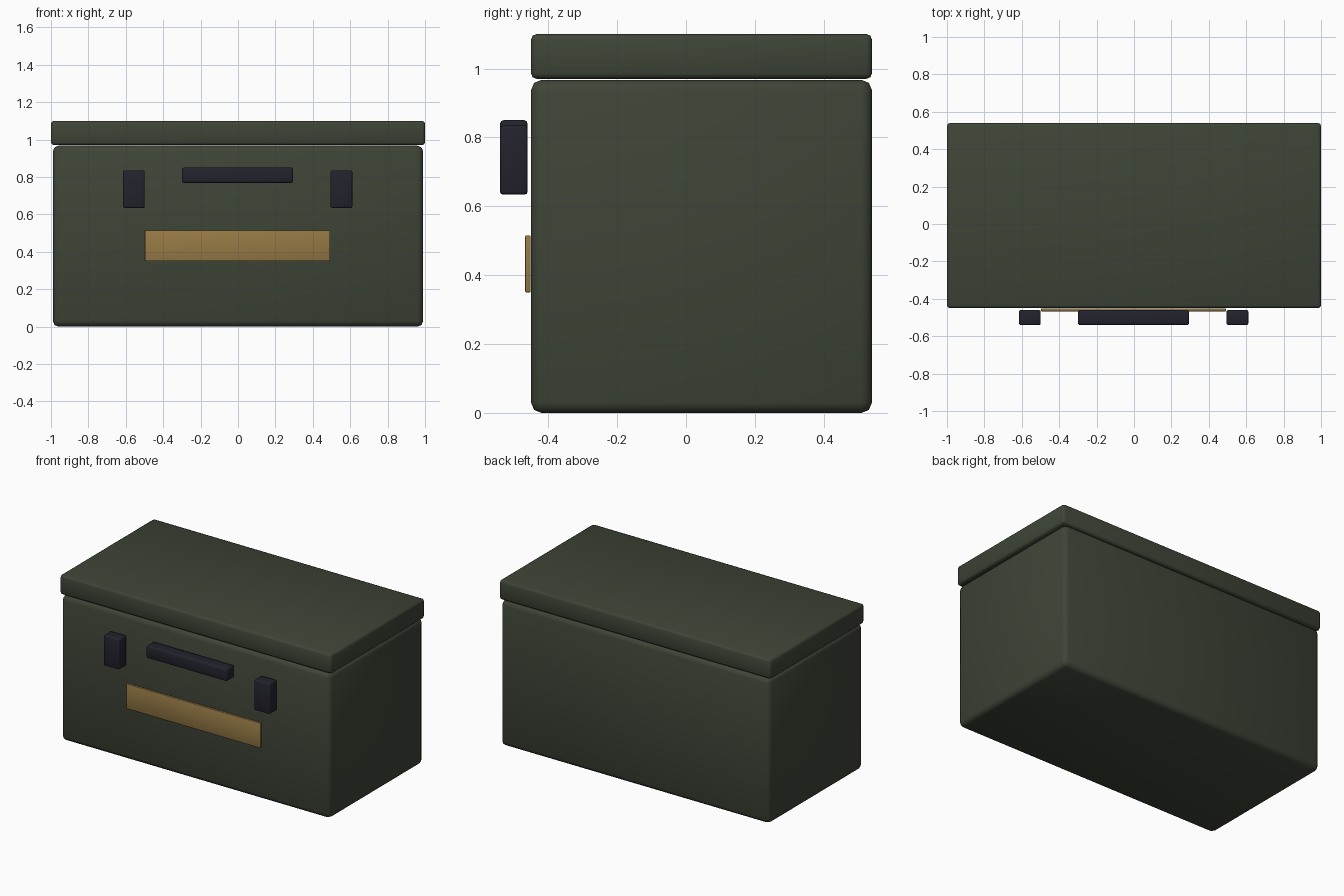
import bpy
import math

cube = bpy.data.objects.get("Cube")
if cube:
    bpy.data.objects.remove(cube, do_unlink=True)


def make_material(name, rgb):
    mat = bpy.data.materials.new(name)
    mat.use_nodes = True
    mat.diffuse_color = (*rgb, 1)
    mat.node_tree.nodes["Principled BSDF"].inputs["Base Color"].default_value = (*rgb, 1)
    return mat


def rounded_box(name, x, y, z, bevel, mat, segments=2):
    """Box spanning the given (min, max) ranges, with softened edges."""
    spans = (x, y, z)
    bpy.ops.mesh.primitive_cube_add(size=1, location=[(a + b) / 2 for a, b in spans])
    ob = bpy.context.object
    ob.name = name
    ob.scale = [b - a for a, b in spans]
    bpy.ops.object.transform_apply(location=False, rotation=False, scale=True)
    mod = ob.modifiers.new("Soft edges", "BEVEL")
    mod.width = bevel
    mod.segments = segments
    bpy.ops.object.modifier_apply(modifier=mod.name)
    ob.data.materials.append(mat)
    bpy.ops.object.shade_smooth_by_angle(angle=math.radians(50))
    return ob


green = make_material("olive green", (0.048, 0.058, 0.038))
black = make_material("blue black", (0.016, 0.016, 0.026))
brass = make_material("brass", (0.31, 0.195, 0.06))

# Chest
rounded_box("body", (-0.99, 0.99), (-0.45, 0.54), (0, 0.967), 0.03, green)
rounded_box("lid", (-1, 1), (-0.45, 0.54), (0.97, 1.1), 0.016, green)

# Front fittings, standing slightly clear of the body
rounded_box("handle", (-0.3, 0.295), (-0.54, -0.46), (0.768, 0.85), 0.01, black)
for side, cx in (("left", 0.553), ("right", -0.557)):
    rounded_box(side + "_latch", (cx - 0.058, cx + 0.058), (-0.54, -0.46),
                (0.634, 0.835), 0.008, black)
rounded_box("name_plate", (-0.497, 0.492), (-0.467, -0.451), (0.35, 0.515), 0.003, brass)
